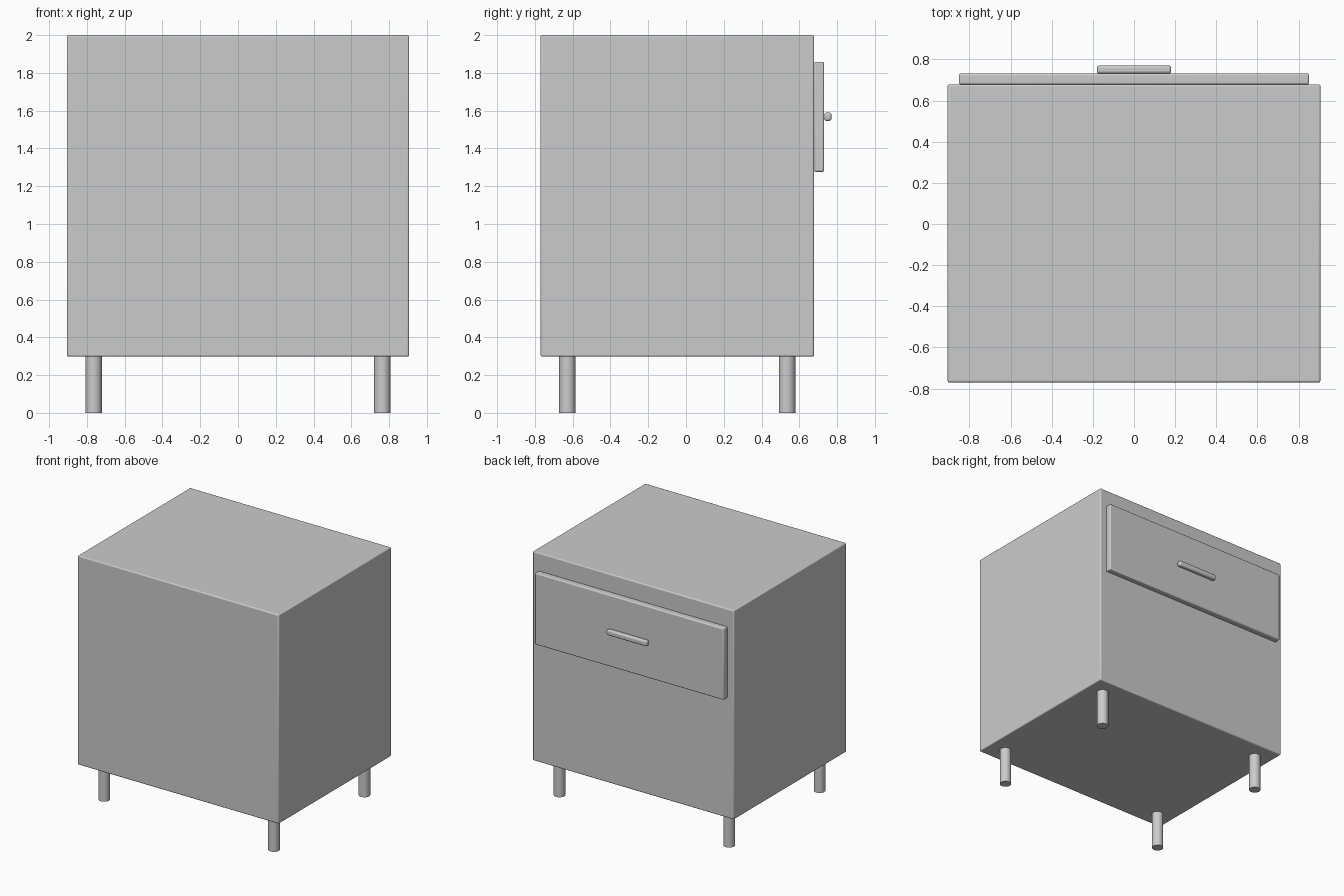
import bpy, math

if "Cube" in bpy.data.objects:
    bpy.data.objects.remove(bpy.data.objects["Cube"])


def finish(obj, name):
    obj.name = name
    bpy.ops.object.shade_smooth_by_angle(angle=math.radians(35))
    return obj


def box(name, x, y, z, bevel, segments=3):
    """Rounded box from (min, max) ranges on each axis."""
    bpy.ops.mesh.primitive_cube_add(
        size=1, location=[(a + b) / 2 for a, b in (x, y, z)])
    obj = bpy.context.object
    obj.scale = [b - a for a, b in (x, y, z)]
    bpy.ops.object.transform_apply(location=False, rotation=False, scale=True)
    mod = obj.modifiers.new("rounded_edges", 'BEVEL')
    mod.width = bevel
    mod.segments = segments
    return finish(obj, name)


# Cabinet body
box("cabinet_body", (-0.906, 0.906), (-0.77, 0.678), (0.298, 2.0), 0.009)

# Drawer panel and its pull, on the +y side
box("drawer_front", (-0.851, 0.851), (0.678, 0.731), (1.276, 1.858), 0.009)
box("drawer_handle", (-0.181, 0.181), (0.731, 0.77), (1.546, 1.59), 0.012)

# Four round legs
LEG_R, LEG_H = 0.0435, 0.298
for side, x in (("left", -0.764), ("right", 0.764)):
    for end, y in (("front", -0.628), ("back", 0.535)):
        bpy.ops.mesh.primitive_cylinder_add(
            vertices=32, radius=LEG_R, depth=LEG_H, location=(x, y, LEG_H / 2))
        finish(bpy.context.object, f"{end}_{side}_leg")
